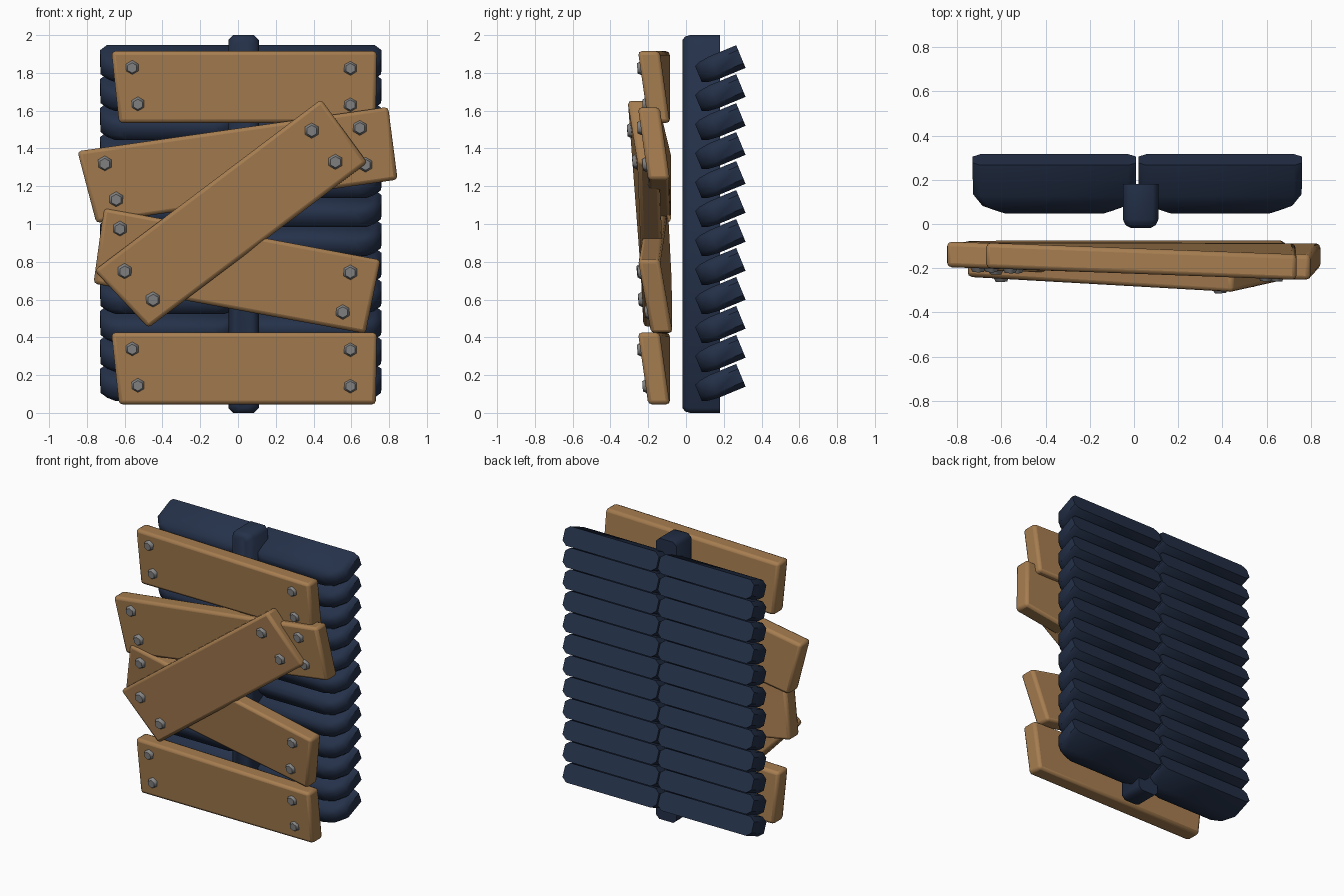
import bpy, bmesh, math
from mathutils import Vector
from mathutils.bvhtree import BVHTree

if "Cube" in bpy.data.objects:
    bpy.data.objects.remove(bpy.data.objects["Cube"])


def material(name, rgb, rough=0.7):
    m = bpy.data.materials.new(name)
    m.use_nodes = True
    m.diffuse_color = (*rgb, 1)
    node = m.node_tree.nodes["Principled BSDF"]
    node.inputs["Base Color"].default_value = (*rgb, 1)
    node.inputs["Roughness"].default_value = rough
    return m


navy = material("navy paint", (0.018, 0.031, 0.068))
wood = material("brown wood", (0.38, 0.205, 0.08))
steel = material("grey steel", (0.23, 0.23, 0.23))


def finish(name, bm, mat, angle, bevel=0):
    bmesh.ops.recalc_face_normals(bm, faces=bm.faces)
    mesh = bpy.data.meshes.new(name)
    bm.to_mesh(mesh)
    bm.free()
    mesh.materials.append(mat)
    obj = bpy.data.objects.new(name, mesh)
    bpy.context.collection.objects.link(obj)
    if bevel:
        mod = obj.modifiers.new("rounded edges", "BEVEL")
        mod.width, mod.segments, mod.limit_method = bevel, 2, "ANGLE"
    bpy.ops.object.select_all(action="DESELECT")
    obj.select_set(True)
    bpy.context.view_layer.objects.active = obj
    bpy.ops.object.shade_smooth_by_angle(angle=math.radians(angle))
    return obj


def loft(name, sections, cx, cz):
    """Join chamfered rectangles (depth, half width, half height) front to back."""
    bm = bmesh.new()
    rings = []
    for y, w, h in sections:
        ring = []
        for sx, sz in ((1, 1), (-1, 1), (-1, -1), (1, -1)):
            pair = [(sx * w, sz * (h - cz)), (sx * (w - cx), sz * h)]
            if sx * sz < 0:
                pair.reverse()
            ring += [bm.verts.new((x, y, z)) for x, z in pair]
        rings.append(ring)
    for a, b in zip(rings, rings[1:]):
        for i in range(8):
            j = (i + 1) % 8
            bm.faces.new((a[i], a[j], b[j], b[i]))
    bm.faces.new(rings[0])
    bm.faces.new(rings[-1])
    return finish(name, bm, navy, 50)


# Upright tilt bar
bar = loft("tilt_bar", [(-0.018, 0.045, 0.975), (-0.005, 0.068, 0.992),
                        (0.02, 0.08, 1), (0.18, 0.08, 1)], 0.025, 0.025)
bar.location = (0.03, 0, 1)

# Two columns of tilted slats
for side, x in (("right", -0.36), ("left", 0.39)):
    for i in range(12):
        slat = loft(f"{side}_slat_{i + 1}",
                    [(0, 0.26, 0.046), (0.03, 0.325, 0.058),
                     (0.09, 0.368, 0.065), (0.243, 0.37, 0.065)], 0.035, 0.028)
        slat.location = (x, 0.066, 0.106 + i * 0.1534)
        slat.rotation_euler.x = math.radians(22.5)


def bolt(name, pos, normal, radius):
    bm = bmesh.new()
    bmesh.ops.create_cone(bm, cap_ends=True, segments=6, radius1=radius,
                          radius2=radius * 0.65, depth=0.03)
    obj = finish(name, bm, steel, 60)
    obj.location = pos + normal * 0.006
    obj.rotation_euler = normal.to_track_quat("Z", "Y").to_euler()


def plank(name, corners, bolts, radius=0.042, thick=0.115):
    """Twisted board from its four front corners, bolted near the ends."""
    bm = bmesh.new()
    front = [bm.verts.new(c) for c in corners]
    back = [bm.verts.new((x, y + thick, z)) for x, y, z in corners]
    bm.faces.new(front)
    bm.faces.new(back[::-1])
    for i in range(4):
        j = (i + 1) % 4
        bm.faces.new((front[j], front[i], back[i], back[j]))
    bmesh.ops.recalc_face_normals(bm, faces=bm.faces)
    tree = BVHTree.FromBMesh(bm)
    finish(name, bm, wood, 40, 0.02)
    for n, (x, z) in enumerate(bolts):
        pos, normal, _, _ = tree.ray_cast(Vector((x, -1, z)), Vector((0, 1, 0)))
        if pos:
            bolt(f"{name}_bolt_{n + 1}", pos, normal, radius)


# Level planks at top and bottom: same board at two heights
for name, z in (("top_plank", 1.535), ("bottom_plank", 0.045)):
    plank(name,
          [(-0.67, -0.2, z + 0.38), (0.735, -0.255, z + 0.38),
           (0.73, -0.2, z), (-0.63, -0.2, z)],
          [(-0.56, z + 0.293), (-0.53, z + 0.1),
           (0.595, z + 0.29), (0.595, z + 0.097)])

# Slanted planks
plank("upper_slanted_plank",
      [(-0.85, -0.195, 1.385), (0.795, -0.255, 1.62),
       (0.845, -0.2, 1.235), (-0.75, -0.195, 1.005)],
      [(-0.705, 1.32), (-0.645, 1.13), (0.645, 1.51), (0.675, 1.315)], 0.045)
plank("lower_slanted_plank",
      [(-0.71, -0.21, 1.085), (0.755, -0.255, 0.81),
       (0.675, -0.185, 0.42), (-0.765, -0.19, 0.685)],
      [(-0.625, 0.975), (-0.64, 0.78), (0.595, 0.745), (0.555, 0.535)], 0.045)

# Diagonal plank across the slanted pair
plank("diagonal_plank",
      [(-0.76, -0.24, 0.755), (0.44, -0.31, 1.66),
       (0.685, -0.255, 1.325), (-0.475, -0.225, 0.45)],
      [(-0.6, 0.75), (-0.45, 0.6), (0.39, 1.495), (0.515, 1.33)], 0.046)
